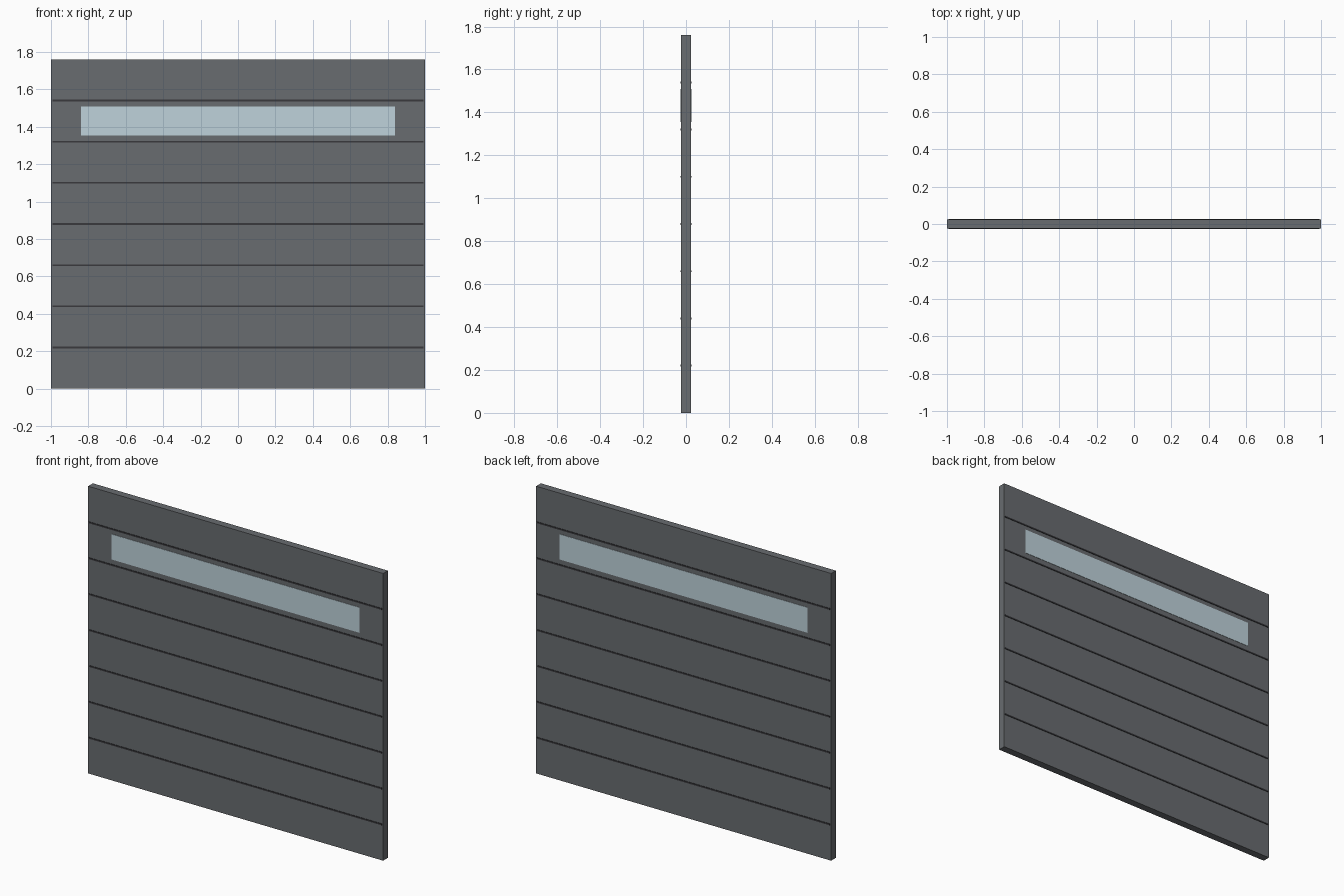
import bpy

if "Cube" in bpy.data.objects:
    bpy.data.objects.remove(bpy.data.objects["Cube"])

WIDTH, DEPTH, SLAT, COUNT = 2.0, 0.046, 0.22, 8


def material(name, color):
    mat = bpy.data.materials.new(name)
    mat.diffuse_color = (*color, 1)
    mat.use_nodes = True
    mat.node_tree.nodes["Principled BSDF"].inputs["Base Color"].default_value = mat.diffuse_color
    return mat


def box(name, size, z, mat):
    bpy.ops.mesh.primitive_cube_add(size=1, location=(0, 0, z))
    obj = bpy.context.object
    obj.name = name
    obj.scale = size
    bpy.ops.object.transform_apply(location=False, rotation=False, scale=True)
    obj.data.materials.append(mat)
    return obj


grey = material("door_grey", (0.14, 0.15, 0.16))
dark = material("seam_dark", (0.04, 0.04, 0.045))
glass = material("pale_glass", (0.52, 0.65, 0.71))

# Main door leaf
height = SLAT * COUNT
box("door_panel", (WIDTH, DEPTH, height), height / 2, grey)

# Thin seam strips between the sections, just proud of both faces
for i in range(1, COUNT):
    box(f"section_seam_{i}", (1.985, DEPTH + 0.006, 0.009), i * SLAT, dark)

# Long window strip in the second section from the top
box("window_strip", (1.68, DEPTH + 0.004, 0.155), SLAT * 6.5 + 0.002, glass)
